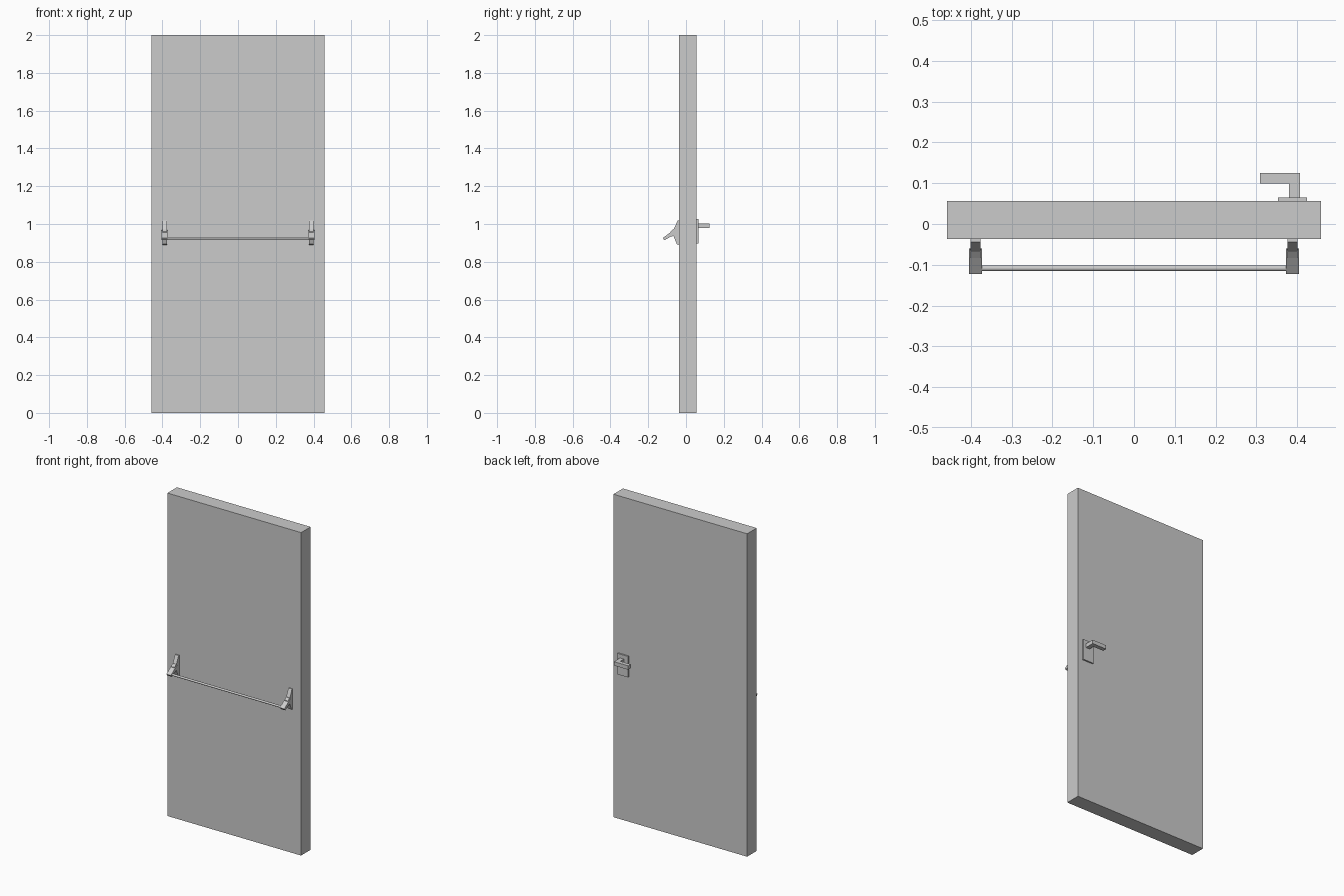
import bpy, bmesh, math
from mathutils import Matrix, Vector

if "Cube" in bpy.data.objects:
    bpy.data.objects.remove(bpy.data.objects["Cube"])


def prism(name, pts, axis, a, b):
    """Extrude a 2D outline along an axis: 'x' takes (y, z), 'z' takes (x, y)."""
    place = (lambda p, d: (d, p[0], p[1])) if axis == 'x' else (lambda p, d: (p[0], p[1], d))
    bm = bmesh.new()
    face = bm.faces.new([bm.verts.new(place(p, a)) for p in pts])
    ext = bmesh.ops.extrude_face_region(bm, geom=[face])
    verts = [g for g in ext['geom'] if isinstance(g, bmesh.types.BMVert)]
    shift = Vector((b - a, 0, 0)) if axis == 'x' else Vector((0, 0, b - a))
    bmesh.ops.translate(bm, verts=verts, vec=shift)
    bmesh.ops.recalc_face_normals(bm, faces=bm.faces)
    mesh = bpy.data.meshes.new(name)
    bm.to_mesh(mesh)
    bm.free()
    ob = bpy.data.objects.new(name, mesh)
    bpy.context.collection.objects.link(ob)
    return ob


def box(name, x0, x1, y0, y1, z0, z1):
    return prism(name, [(x0, y0), (x1, y0), (x1, y1), (x0, y1)], 'z', z0, z1)


# Door slab
box("door_slab", -0.458, 0.458, -0.037, 0.056, 0, 2)

# Push bar brackets: wedge-shaped mount, tilted arm and raised cap
MOUNT = [(-0.036, 1.018), (-0.044, 1.018), (-0.068, 0.966), (-0.068, 0.940),
         (-0.048, 0.893), (-0.036, 0.889)]
ARM = [(-0.060, 0.967), (-0.082, 0.956), (-0.123, 0.926), (-0.114, 0.914),
       (-0.083, 0.932), (-0.060, 0.939)]
CAP = [(-0.060, 0.972), (-0.068, 0.972), (-0.083, 0.959), (-0.083, 0.950), (-0.060, 0.955)]
for side, s in (("left", -1), ("right", 1)):
    c = s * 0.3885
    prism("bracket_mount_" + side, MOUNT, 'x', c - 0.0125, c + 0.0125)
    prism("bracket_arm_" + side, ARM, 'x', c - 0.0155, c + 0.0155)
    prism("bracket_cap_" + side, CAP, 'x', c - 0.0120, c + 0.0120)

# Round push bar between the arms
bpy.ops.mesh.primitive_cylinder_add(vertices=16, radius=0.0068, depth=0.76,
                                    location=(0, -0.1085, 0.9255),
                                    rotation=(0, math.pi / 2, 0))
bar = bpy.context.object
bar.name = "push_bar"
bpy.ops.object.shade_smooth_by_angle()

# Lever handle on the back: plate and L-shaped lever
box("handle_plate", 0.353, 0.424, 0.055, 0.065, 0.897, 1.027)
LEVER = [(0.380, 0.060), (0.407, 0.060), (0.407, 0.1245), (0.309, 0.1245),
         (0.309, 0.099), (0.380, 0.099)]
prism("handle_lever", LEVER, 'z', 0.979, 1.003)
